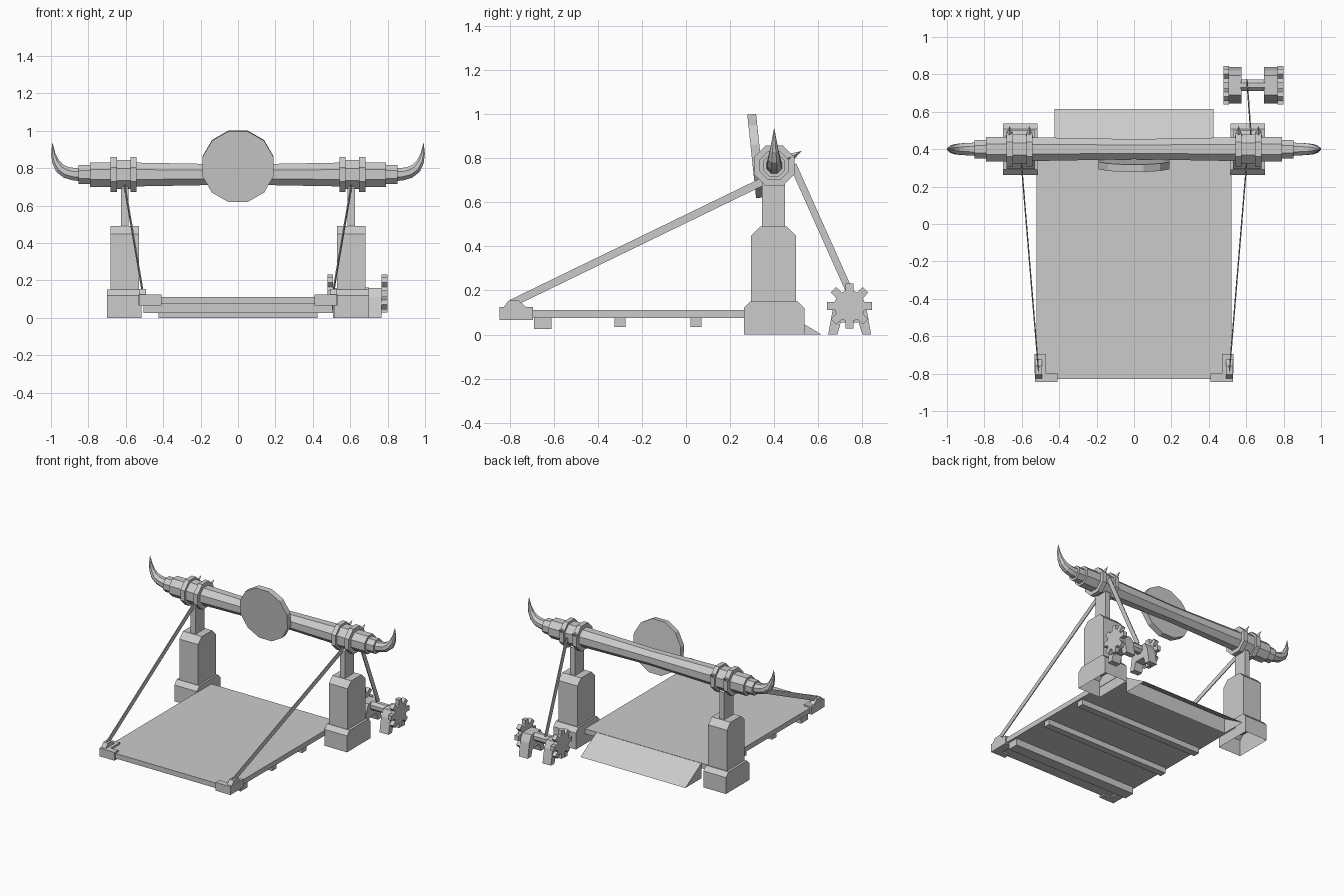
import bpy, bmesh, math
from mathutils import Vector

cube = bpy.data.objects.get("Cube")
if cube:
    bpy.data.objects.remove(cube, do_unlink=True)

# One plain grey material
grey = bpy.data.materials.new("plain grey")
grey.use_nodes = True
grey.diffuse_color = (0.6, 0.6, 0.6, 1)
grey.node_tree.nodes["Principled BSDF"].inputs["Base Color"].default_value = (0.6, 0.6, 0.6, 1)


def finish(name, bm):
    bmesh.ops.recalc_face_normals(bm, faces=bm.faces)
    mesh = bpy.data.meshes.new(name)
    bm.to_mesh(mesh)
    bm.free()
    mesh.materials.append(grey)
    obj = bpy.data.objects.new(name, mesh)
    bpy.context.collection.objects.link(obj)
    return obj


def prism(name, profile, x0, x1, open_bottom=False):
    """Extrude a (y, z) profile along x."""
    bm = bmesh.new()
    a = [bm.verts.new((x0, y, z)) for y, z in profile]
    b = [bm.verts.new((x1, y, z)) for y, z in profile]
    bm.faces.new(a)
    bm.faces.new(b)
    for i in range(len(profile)):
        j = (i + 1) % len(profile)
        if open_bottom and profile[i][1] == 0 and profile[j][1] == 0:
            continue
        bm.faces.new((a[i], a[j], b[j], b[i]))
    return finish(name, bm)


def box(name, x0, x1, y0, y1, z0, z1):
    return prism(name, [(y0, z0), (y0, z1), (y1, z1), (y1, z0)], x0, x1)


def chamfered(y0, y1, z0, z1, c):
    return [(y0, z0), (y0, z1 - c), (y0 + c, z1), (y1 - c, z1), (y1, z1 - c), (y1, z0)]


def tube(name, path, y=0.4, n=8):
    """Sweep a polygon along (x, z, radius) points in the xz plane."""
    bm = bmesh.new()
    pts = [Vector((x, 0, z)) for x, z, r in path]
    rings = []
    for i, p in enumerate(pts):
        t = (pts[min(i + 1, len(pts) - 1)] - pts[max(i - 1, 0)]).normalized()
        up = Vector((0, 1, 0)).cross(t)
        ring = []
        for k in range(n):
            ang = 2 * math.pi * (k + 0.5) / n
            off = Vector((0, math.cos(ang), 0)) + up * math.sin(ang)
            ring.append(bm.verts.new(p + Vector((0, y, 0)) + off * path[i][2]))
        rings.append(ring)
    for a, b in zip(rings, rings[1:]):
        for k in range(n):
            j = (k + 1) % n
            bm.faces.new((a[k], a[j], b[j], b[k]))
    bm.faces.new(rings[0])
    bm.faces.new(rings[-1])
    return finish(name, bm)


def strap(name, p, q, width, thick=0.006):
    """Thin flat strap between two points, broad side facing x."""
    p, q = Vector(p), Vector(q)
    d = (q - p).normalized()
    side = d.cross(Vector((1, 0, 0))).normalized() * width / 2
    nrm = Vector((thick / 2, 0, 0))
    bm = bmesh.new()
    ends = [[bm.verts.new(e + side * s + nrm * t)
             for s, t in ((-1, -1), (1, -1), (1, 1), (-1, 1))] for e in (p, q)]
    for k in range(4):
        j = (k + 1) % 4
        bm.faces.new((ends[0][k], ends[0][j], ends[1][j], ends[1][k]))
    bm.faces.new(ends[0])
    bm.faces.new(ends[1])
    return finish(name, bm)


AX = 0.766  # axle height

# Deck, ramp and cross bars
box("deck", -0.52, 0.52, -0.83, 0.43, 0.075, 0.112)
prism("rear_ramp", [(0.43, 0), (0.43, 0.11), (0.615, 0)], -0.425, 0.425, True)
for i, (y0, y1, z0) in enumerate(((-0.69, -0.61, 0.025), (-0.325, -0.275, 0.035), (0.02, 0.07, 0.035))):
    box(f"cross_bar_{i + 1}", -0.505, 0.505, y0, y1, z0, 0.075)

# Main axle beam, slightly waisted in the middle
tube("axle_beam", [(-0.56, AX, 0.069), (-0.3, AX, 0.064), (0, AX, 0.058),
                   (0.3, AX, 0.064), (0.56, AX, 0.069)])

# Tilted round shield in front of the beam
bm = bmesh.new()
bmesh.ops.create_cone(bm, cap_ends=True, segments=12, radius1=0.197, radius2=0.197, depth=0.04)
shield = finish("round_shield", bm)
shield.rotation_mode = 'XYZ'
for v in shield.data.vertices:
    x, y, z = v.co
    a = math.pi / 12
    v.co = (x * math.cos(a) - y * math.sin(a), x * math.sin(a) + y * math.cos(a), z)
shield.rotation_euler = (math.radians(96), 0, 0)
shield.location = (0, 0.318, 0.81)

for s, side in ((1, "left"), (-1, "right")):
    # Post
    prism(f"{side}_post_base", chamfered(0.262, 0.537, 0, 0.15, 0.03), s * 0.517, s * 0.70, True)
    prism(f"{side}_post_body", chamfered(0.295, 0.50, 0.14, 0.49, 0.042), s * 0.53, s * 0.682)
    prism(f"{side}_post_neck", chamfered(0.345, 0.45, 0.48, 0.72, 0.03), s * 0.585, s * 0.625)

    # Axle collar, flanges and stepped end caps
    for part, x0, x1, r in (("collar", 0.55, 0.68, 0.084), ("inner_flange", 0.542, 0.575, 0.1),
                            ("outer_flange", 0.648, 0.682, 0.1), ("sleeve", 0.68, 0.792, 0.071),
                            ("end_cap", 0.79, 0.852, 0.054)):
        tube(f"{side}_{part}", [(s * x0, AX, r), (s * x1, AX, r)])

    # Curved horn
    tube(f"{side}_horn", [(s * x, z, r) for x, z, r in (
        (0.83, 0.766, 0.04), (0.88, 0.768, 0.036), (0.92, 0.778, 0.034), (0.953, 0.80, 0.029),
        (0.975, 0.835, 0.021), (0.988, 0.88, 0.012), (0.992, 0.935, 0.001))])

    # Spikes on the flanges, pointing up and back
    for i, x in enumerate((0.56, 0.665)):
        bm = bmesh.new()
        bmesh.ops.create_cone(bm, cap_ends=True, segments=4, radius1=0.022, radius2=0.0, depth=0.07)
        spike = finish(f"{side}_spike_{i + 1}", bm)
        spike.rotation_euler = (math.radians(-60), 0, 0)
        spike.location = (s * x, 0.494, 0.815)

    # L-shaped deck bracket with a tapered anchor
    box(f"{side}_bracket_front", s * 0.41, s * 0.53, -0.845, -0.80, 0.065, 0.125)
    box(f"{side}_bracket_side", s * 0.47, s * 0.531, -0.80, -0.695, 0.065, 0.125)
    prism(f"{side}_strap_anchor", [(-0.83, 0.12), (-0.805, 0.155), (-0.76, 0.155), (-0.72, 0.12)],
          s * 0.492, s * 0.53)
    strap(f"{side}_front_strap", (s * 0.51, -0.79, 0.142), (s * 0.605, 0.36, 0.70), 0.035)

# Winch behind the left post
GY, GZ = 0.742, 0.13
strap("winch_strap", (0.605, 0.76, 0.155), (0.625, 0.485, 0.77), 0.032)
tube("winch_drum", [(0.57, GZ, 0.034), (0.70, GZ, 0.034)], y=GY)
foot = [(0.645, 0), (0.665, 0.11), (0.69, 0.158), (0.795, 0.158), (0.82, 0.11), (0.84, 0),
        (0.80, 0), (0.783, 0.055), (0.702, 0.055), (0.687, 0)]
gear = []
for k in range(8):
    a = k * math.pi / 4
    for da, r in ((-0.26, 0.07), (-0.17, 0.104), (0.17, 0.104), (0.26, 0.07)):
        gear.append((GY + r * math.cos(a + da), GZ + r * math.sin(a + da)))
for side, f0, f1, g0, g1 in (("inner", 0.507, 0.575, 0.478, 0.507), ("outer", 0.695, 0.768, 0.768, 0.798)):
    prism(f"{side}_winch_foot", foot, f0, f1)
    prism(f"{side}_winch_gear", gear, g0, g1)
